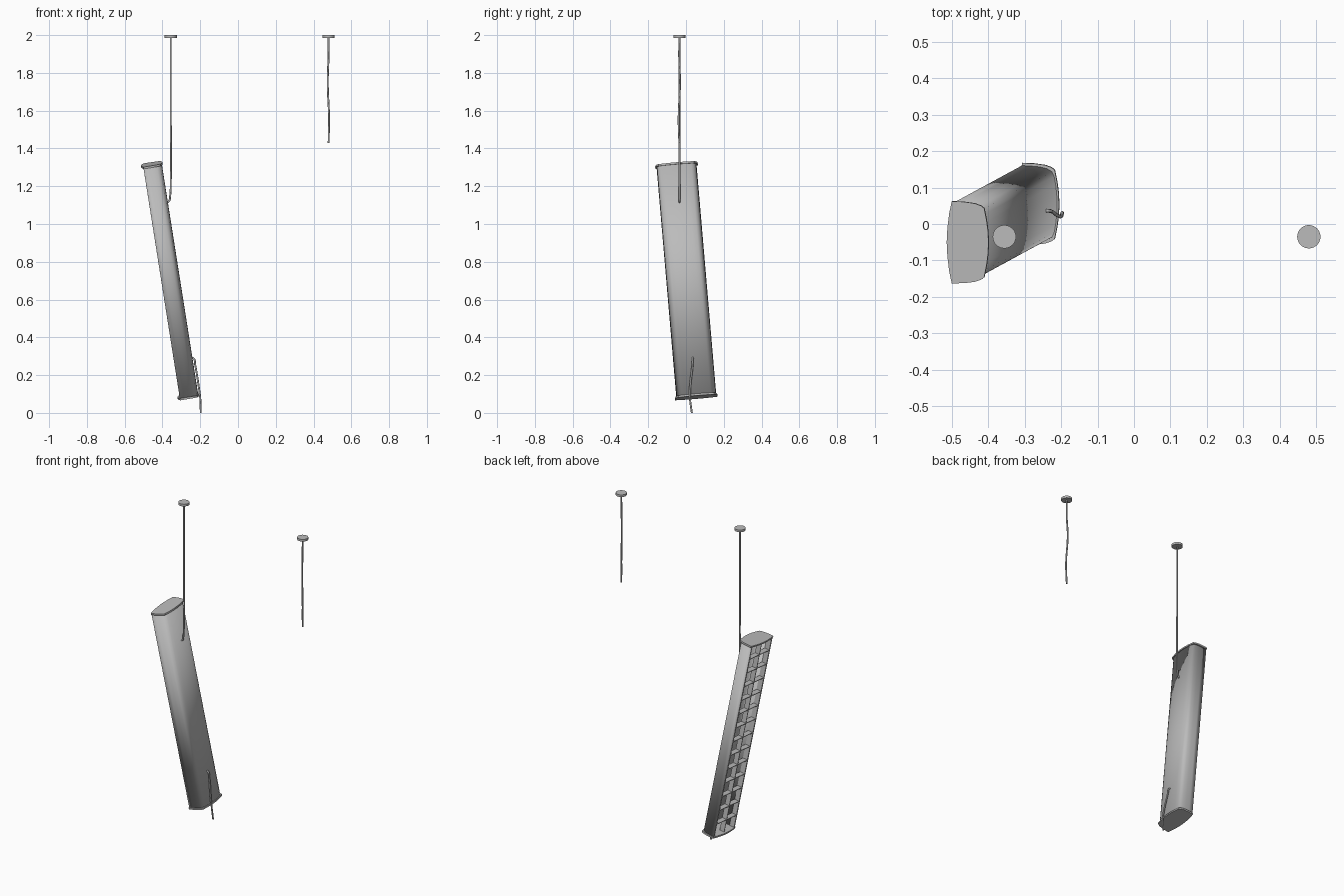
import bpy, bmesh, math
from mathutils import Matrix, Vector

cube = bpy.data.objects.get("Cube")
if cube:
    bpy.data.objects.remove(cube, do_unlink=True)

grey = bpy.data.materials.new("painted grey metal")
grey.use_nodes = True
grey.diffuse_color = (0.5, 0.5, 0.5, 1)
grey.node_tree.nodes["Principled BSDF"].inputs["Base Color"].default_value = (0.5, 0.5, 0.5, 1)

# Fixture frame: local x = back of housing, y = width, z = length
TOP = Vector((-0.457, -0.051, 1.318))
BOTTOM = Vector((-0.262, 0.055, 0.083))
LENGTH = (TOP - BOTTOM).length
axis = (TOP - BOTTOM).normalized()
width = Vector((0, axis.z, -axis.y)).normalized()
depth = width.cross(axis)
FRAME = Matrix.Translation((TOP + BOTTOM) / 2) @ Matrix((depth, width, axis)).transposed().to_4x4()


def finish(name, bm, frame=None):
    mesh = bpy.data.meshes.new(name)
    bm.to_mesh(mesh)
    bm.free()
    mesh.materials.append(grey)
    obj = bpy.data.objects.new(name, mesh)
    bpy.context.collection.objects.link(obj)
    if frame:
        obj.matrix_world = frame
    return obj


def smooth(obj, angle=35):
    bpy.ops.object.select_all(action='DESELECT')
    obj.select_set(True)
    bpy.context.view_layer.objects.active = obj
    bpy.ops.object.shade_smooth_by_angle(angle=math.radians(angle))


def mirrored(half):
    return half + [(x, -y) for x, y in reversed(half) if y > 0]


def sweep(name, outline, z0, z1, closed):
    """Extrude an outline along the fixture; closed outlines become solid."""
    bm = bmesh.new()
    low = [bm.verts.new((x, y, z0)) for x, y in outline]
    high = [bm.verts.new((x, y, z1)) for x, y in outline]
    count = len(outline)
    for i in range(count if closed else count - 1):
        j = (i + 1) % count
        bm.faces.new((low[i], low[j], high[j], high[i]))
    if closed:
        bm.faces.new(low)
        bm.faces.new(high)
    bmesh.ops.recalc_face_normals(bm, faces=bm.faces)
    return finish(name, bm, FRAME)


def add_box(bm, centre, size):
    bmesh.ops.create_cube(bm, size=1, matrix=Matrix.Translation(centre) @ Matrix.Diagonal((*size, 1)))


# Curved housing, open on one side
side = [(-0.045, 0.104), (-0.02, 0.103), (0.005, 0.101), (0.025, 0.096),
        (0.037, 0.089), (0.043, 0.077), (0.047, 0.055), (0.050, 0.028), (0.051, 0)]
housing = sweep("housing", mirrored(side), -LENGTH / 2 + 0.005, LENGTH / 2 - 0.005, False)
shell = housing.modifiers.new("thickness", 'SOLIDIFY')
shell.thickness = 0.004
shell.offset = 0
smooth(housing)

# End caps
cap_half = [(-0.058, 0), (-0.056, 0.04), (-0.051, 0.08), (-0.044, 0.113), (-0.01, 0.112),
            (0.02, 0.108), (0.037, 0.102), (0.046, 0.095), (0.053, 0.06), (0.057, 0.03), (0.058, 0)]
cap = mirrored(cap_half)[:-1] if cap_half[0][1] > 0 else mirrored(cap_half)
for name, sign in (("top_end_cap", 1), ("bottom_end_cap", -1)):
    outer = sign * LENGTH / 2
    smooth(sweep(name, cap, outer, outer - sign * 0.01, True))

# Louvre grid: cross blades plus lengthwise rails
grid = bmesh.new()
CELLS = 14
for i in range(1, CELLS):
    z = (i / CELLS - 0.5) * LENGTH
    add_box(grid, (-0.029, 0, z), (0.032, 0.2, 0.004))
for y in (-0.099, 0, 0.099):
    add_box(grid, (-0.029, y, 0), (0.032, 0.004, LENGTH - 0.02))
finish("louvre_grid", grid, FRAME)


# Ceiling roses
def ceiling_rose(name, x, y):
    bm = bmesh.new()
    bmesh.ops.create_cone(bm, cap_ends=True, segments=32, radius1=0.032, radius2=0.032,
                          depth=0.014, matrix=Matrix.Translation((x, y, 1.993)))
    smooth(finish(name, bm))


# Cables
def cable(name, points):
    curve = bpy.data.curves.new(name, 'CURVE')
    curve.dimensions = '3D'
    curve.bevel_depth = 0.005
    curve.bevel_resolution = 2
    curve.use_fill_caps = True
    curve.resolution_u = 6
    spline = curve.splines.new('BEZIER')
    spline.bezier_points.add(len(points) - 1)
    for knot, p in zip(spline.bezier_points, points):
        knot.co = p
        knot.handle_left_type = knot.handle_right_type = 'AUTO'
    curve.materials.append(grey)
    bpy.context.collection.objects.link(bpy.data.objects.new(name, curve))


ROSE_Y = -0.035
ceiling_rose("main_ceiling_rose", -0.356, ROSE_Y)
ceiling_rose("loose_ceiling_rose", 0.48, ROSE_Y)
cable("main_cable", [(-0.356, ROSE_Y, 1.99), (-0.356, ROSE_Y, 1.6), (-0.356, ROSE_Y, 1.22),
                     (-0.359, ROSE_Y, 1.15), (-0.366, ROSE_Y, 1.12), (-0.385, ROSE_Y, 1.113)])
cable("loose_cable", [(0.48, ROSE_Y, 1.99), (0.479, -0.036, 1.88), (0.475, -0.032, 1.75),
                      (0.482, -0.039, 1.56), (0.481, -0.038, 1.5), (0.48, ROSE_Y, 1.43)])
cable("broken_cable", [(-0.25, 0.036, 0.293), (-0.235, 0.036, 0.288), (-0.226, 0.034, 0.25),
                       (-0.208, 0.022, 0.14), (-0.2, 0.021, 0.08), (-0.197, 0.031, 0)])
